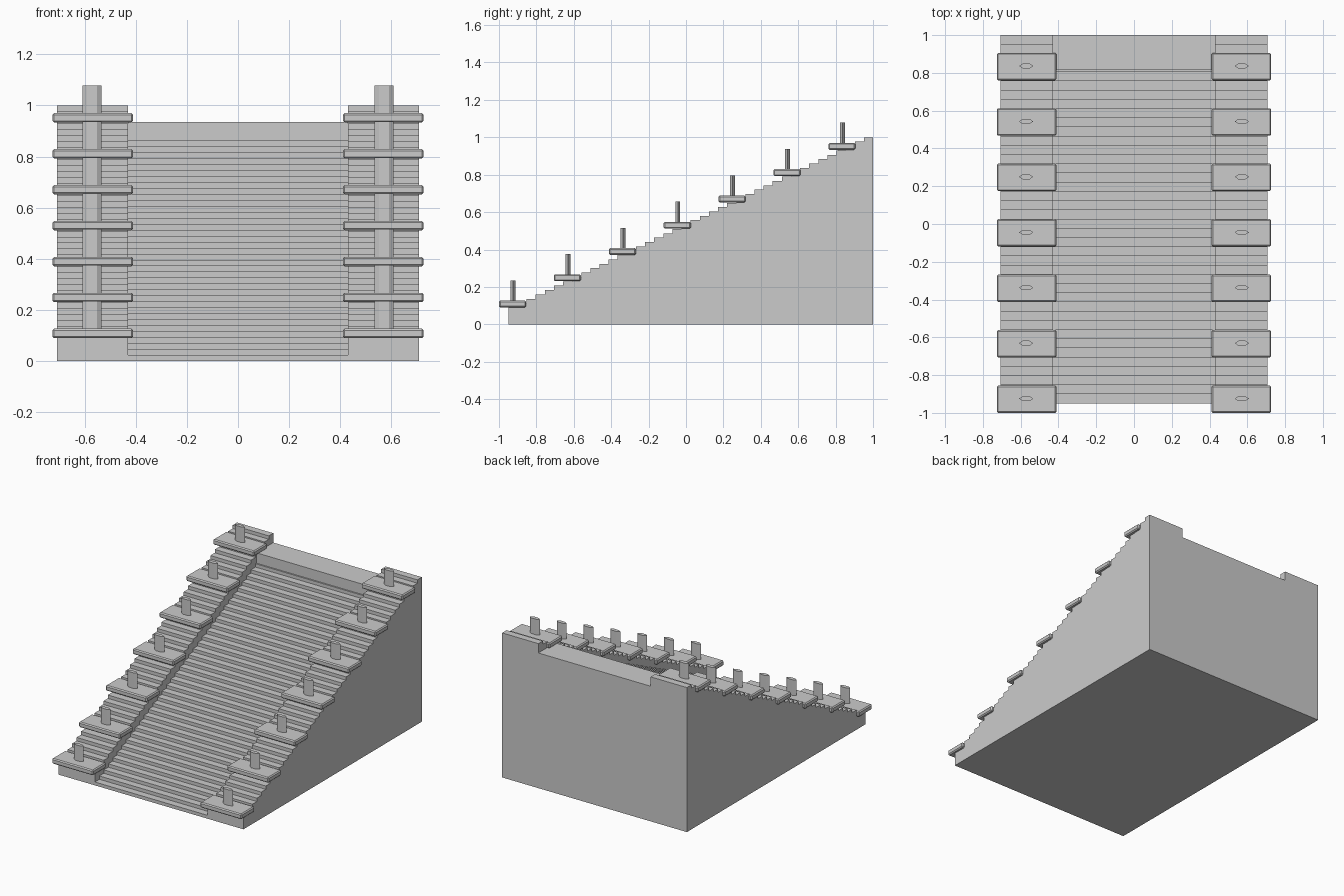
import bpy, bmesh, math
from mathutils import Matrix, Vector

if "Cube" in bpy.data.objects:
    bpy.data.objects.remove(bpy.data.objects["Cube"])

stone = bpy.data.materials.new("light grey stone")
stone.diffuse_color = (0.6, 0.6, 0.6, 1)
stone.use_nodes = True
stone.node_tree.nodes["Principled BSDF"].inputs["Base Color"].default_value = stone.diffuse_color

STEP, RISE, COUNT, FRONT = 0.04875, 0.02333, 40, -0.95


def add_box(bm, lo, hi):
    lo, hi = Vector(lo), Vector(hi)
    mat = Matrix.Translation((lo + hi) / 2) @ Matrix.Diagonal((*(hi - lo), 1))
    return bmesh.ops.create_cube(bm, size=1, matrix=mat)["verts"]


def finish(bm, name):
    mesh = bpy.data.meshes.new(name)
    bm.to_mesh(mesh)
    bm.free()
    mesh.materials.append(stone)
    obj = bpy.data.objects.new(name, mesh)
    bpy.context.collection.objects.link(obj)
    return obj


# Central flight of stairs: one slab per tread, then a raised landing
bm = bmesh.new()
for i in range(37):
    y = FRONT + i * STEP
    add_box(bm, (-0.43, y, 0), (0.43, min(y + STEP, 0.815), RISE * (i + 1)))
add_box(bm, (-0.43, 0.815, 0), (0.43, 1, 0.935))
finish(bm, "stair_flight")

for side, sx in (("left", -1), ("right", 1)):
    # Stepped side wall made of upright slabs
    bm = bmesh.new()
    for i in range(COUNT):
        y = FRONT + i * STEP
        add_box(bm, (min(sx * 0.43, sx * 0.707), y, 0),
                (max(sx * 0.43, sx * 0.707), y + STEP, 0.09 + RISE * i))
    finish(bm, side + "_side_wall")

    # Bevelled cap slabs with flattened six-sided pegs
    caps, pegs = bmesh.new(), bmesh.new()
    for k in range(7):
        y, z = -0.9275 + 0.2935 * k, 0.09 + 0.1405 * k
        x = sx * 0.568
        add_box(caps, (x - 0.158, y - 0.0725, z), (x + 0.158, y + 0.0725, z + 0.037))
        mat = (Matrix.Translation((sx * 0.571, y + 0.003, z + 0.0825))
               @ Matrix.Diagonal((1, 0.4, 1, 1))
               @ Matrix.Rotation(math.radians(30), 4, 'Z'))
        bmesh.ops.create_cone(pegs, cap_ends=True, segments=6, radius1=0.0375,
                              radius2=0.0375, depth=0.125, matrix=mat)
        # turn the hexagon so its points face sideways
    if max(v.co.x for v in pegs.verts) - min(v.co.x for v in pegs.verts) < 0.07:
        pegs.clear()
        for k in range(7):
            y, z = -0.9275 + 0.2935 * k, 0.09 + 0.1405 * k
            mat = (Matrix.Translation((sx * 0.571, y + 0.003, z + 0.0825))
                   @ Matrix.Diagonal((1, 0.4, 1, 1))
                   @ Matrix.Rotation(math.radians(90), 4, 'Z'))
            bmesh.ops.create_cone(pegs, cap_ends=True, segments=6, radius1=0.0375,
                                  radius2=0.0375, depth=0.125, matrix=mat)
    bmesh.ops.bevel(caps, geom=caps.edges[:], offset=0.007, segments=1,
                    affect='EDGES', profile=0.5)
    finish(caps, side + "_wall_caps")
    finish(pegs, side + "_cap_pegs")
